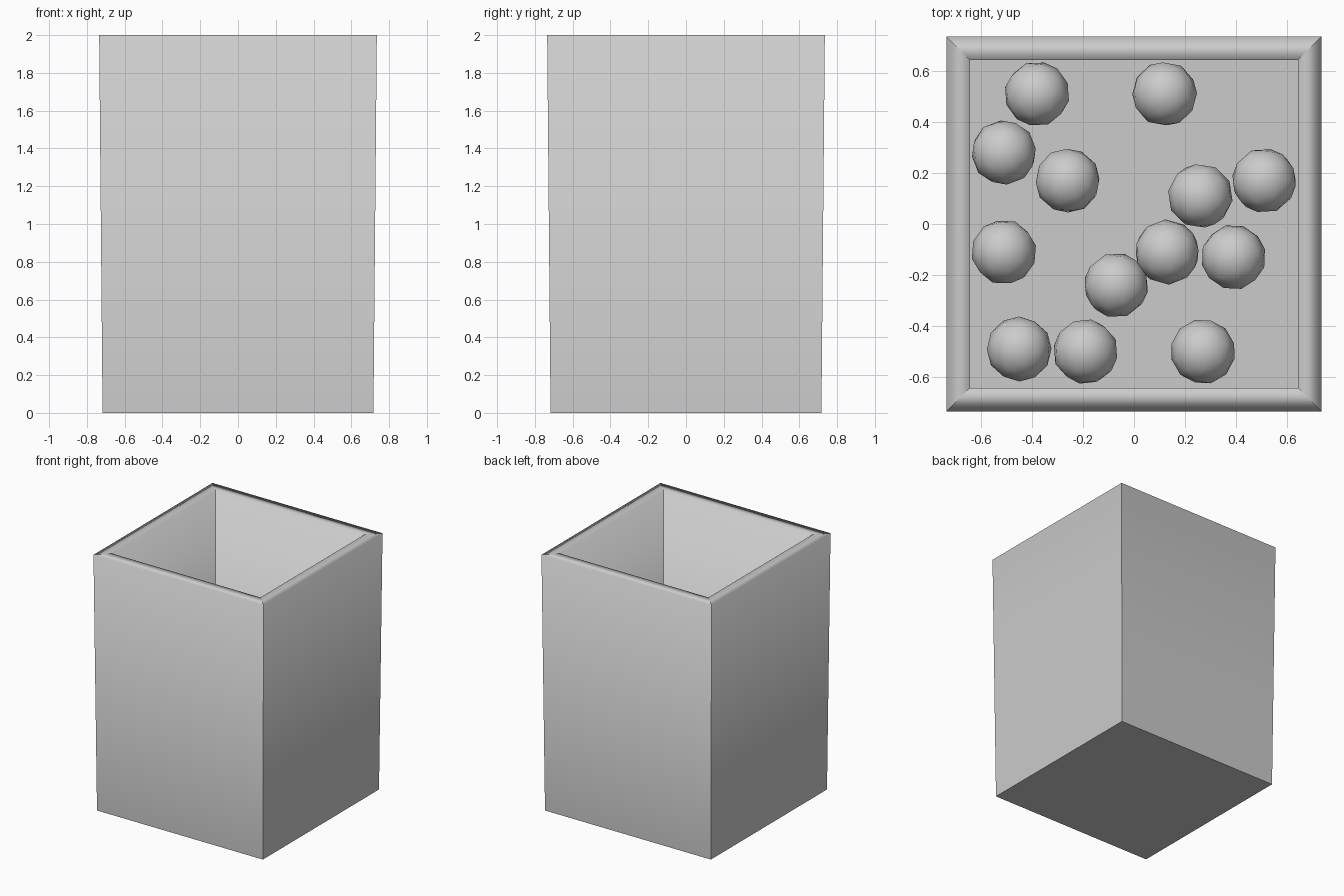
import bpy, bmesh, random
from mathutils import Matrix, Euler

if "Cube" in bpy.data.objects:
    bpy.data.objects.remove(bpy.data.objects["Cube"])

random.seed(4)
FLOOR = 0.09
RADIUS = 0.128

grey = bpy.data.materials.new("light grey")
grey.use_nodes = True
grey.diffuse_color = (0.6, 0.6, 0.6, 1)
grey.node_tree.nodes["Principled BSDF"].inputs["Base Color"].default_value = (0.6, 0.6, 0.6, 1)


def add_object(name, bm):
    mesh = bpy.data.meshes.new(name)
    bm.to_mesh(mesh)
    bm.free()
    mesh.materials.append(grey)
    obj = bpy.data.objects.new(name, mesh)
    bpy.context.collection.objects.link(obj)
    return obj


# Open square bin: outer wall, rim and inner wall follow one profile of half-width and height
bm = bmesh.new()
profile = [(0.717, 0), (0.735, 2), (0.643, 2), (0.643, FLOOR)]
corners = [(-1, -1), (1, -1), (1, 1), (-1, 1)]
rings = [[bm.verts.new((sx * w, sy * w, z)) for sx, sy in corners] for w, z in profile]
for low, high in zip(rings, rings[1:]):
    for i in range(4):
        j = (i + 1) % 4
        bm.faces.new((low[i], low[j], high[j], high[i])).smooth = True
    # Crisp corners and mitres, soft shading over the rim
    for a, b in zip(low, high):
        bm.edges.get((a, b)).smooth = False
bm.faces.new(rings[0][::-1])
bm.faces.new(rings[-1])
for ring in (rings[0], rings[-1]):
    for i in range(4):
        bm.edges.get((ring[i], ring[i - 1])).smooth = False
add_object("bin", bm)

# Loose balls lying on the floor of the bin
spots = [(-0.38, 0.51), (0.12, 0.51), (-0.51, 0.28), (-0.26, 0.17), (0.26, 0.11),
         (0.51, 0.17), (-0.51, -0.11), (0.13, -0.11), (-0.07, -0.24), (0.39, -0.13),
         (-0.45, -0.49), (-0.19, -0.5), (0.27, -0.5)]
for n, (x, y) in enumerate(spots, 1):
    bm = bmesh.new()
    turn = Euler([random.uniform(0, 6) for _ in range(3)]).to_matrix().to_4x4()
    place = Matrix.Translation((x, y, FLOOR + RADIUS))
    bmesh.ops.create_icosphere(bm, subdivisions=2, radius=RADIUS, matrix=place @ turn)
    for face in bm.faces:
        face.smooth = True
    add_object(f"ball_{n}", bm)
